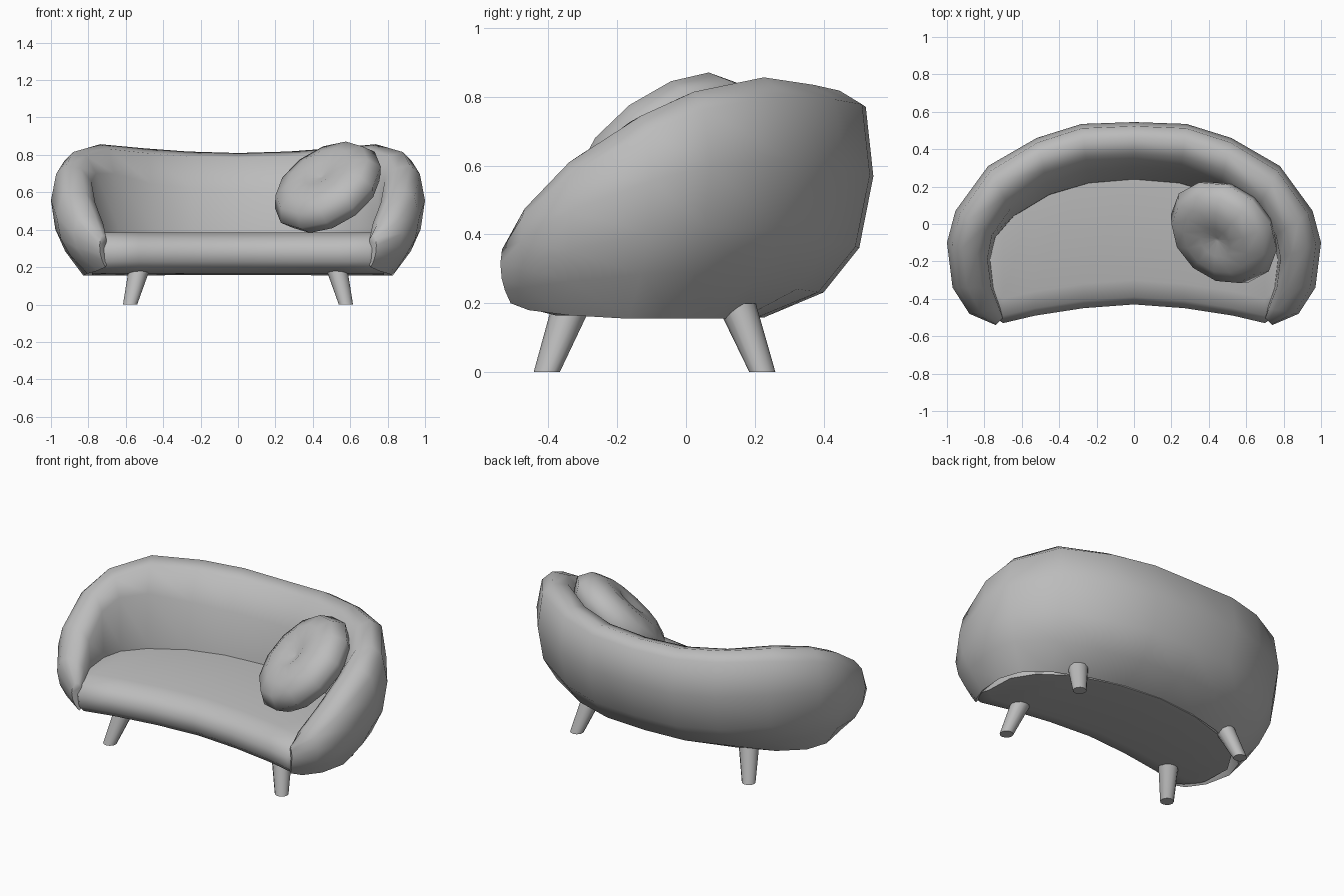
import bpy, bmesh, math
from mathutils import Vector

if "Cube" in bpy.data.objects:
    bpy.data.objects.remove(bpy.data.objects["Cube"], do_unlink=True)

grey = bpy.data.materials.new("soft grey")
grey.use_nodes = True
grey.diffuse_color = (0.5, 0.5, 0.5, 1)
grey.node_tree.nodes["Principled BSDF"].inputs["Base Color"].default_value = (0.5, 0.5, 0.5, 1)


def loft(name, rings, angle=55):
    """Skin a row of closed rings, cap both ends and shade smooth."""
    bm = bmesh.new()
    rows = [[bm.verts.new(p) for p in ring] for ring in rings]
    n = len(rows[0])
    for a, b in zip(rows, rows[1:]):
        for i in range(n):
            j = (i + 1) % n
            bm.faces.new((a[i], a[j], b[j], b[i]))
    bm.faces.new(rows[0])
    bm.faces.new(rows[-1])
    bmesh.ops.recalc_face_normals(bm, faces=bm.faces)
    mesh = bpy.data.meshes.new(name)
    bm.to_mesh(mesh)
    bm.free()
    mesh.materials.append(grey)
    obj = bpy.data.objects.new(name, mesh)
    bpy.context.collection.objects.link(obj)
    bpy.ops.object.select_all(action='DESELECT')
    obj.select_set(True)
    bpy.context.view_layer.objects.active = obj
    bpy.ops.object.shade_smooth_by_angle(angle=math.radians(angle))
    return obj


def mirrored(rings):
    """Rings run from x = 0 to the left; add the right half."""
    other = [[(-x, y, z) for x, y, z in r] for r in rings[:0:-1]]
    return other + rings


def circle(centre, radius, sides):
    x, y, z = centre
    return [(x + radius * math.cos(2 * math.pi * k / sides),
             y + radius * math.sin(2 * math.pi * k / sides), z) for k in range(sides)]


# Wraparound back and arms: (across, up) sections blended from back to arm
back_section = [(1, 0), (.46, .11), (.13, .31), (0, .63), (.07, .94),
                (.27, 1), (.54, .96), (.76, .7), (.97, .36), (1, .1)]
arm_section = [(.75, 0), (.33, .22), (.1, .42), (0, .68), (.12, .92),
               (.35, 1), (.7, .97), (.94, .85), (1, .4), (1, .1)]
# outer x, outer y, inner x, inner y, bottom, top, blend
stations = [
    (0, .545, 0, .23, .16, .81, 0),
    (.28, .535, .24, .21, .16, .818, 0),
    (.52, .46, .45, .15, .155, .835, .15),
    (.78, .31, .64, .04, .155, .857, .5),
    (.955, .07, .74, -.07, .155, .815, .85),
    (1, -.1, .77, -.19, .155, .745, 1),
    (.97, -.34, .75, -.34, .165, .61, 1),
    (.88, -.48, .71, -.45, .18, .475, 1),
    (.74, -.54, .70, -.5, .2, .37, 1),
]
rings = []
for ox, oy, ix, iy, low, top, w in stations:
    ring = []
    for (u0, v0), (u1, v1) in zip(back_section, arm_section):
        u, v = u0 + (u1 - u0) * w, v0 + (v1 - v0) * w
        ring.append((ox + (ix - ox) * u, oy + (iy - oy) * u, low + (top - low) * v))
    rings.append(ring)
loft("back_and_arms", mirrored(rings))

# Seat with a rounded front edge: x, front y, back y
rings = []
for x, f, b in [(0, -.43, .23), (.27, -.45, .2), (.53, -.49, .12),
                (.7, -.53, 0), (.78, -.47, -.13)]:
    side = [(b, .158), (f + .15, .165), (f + .05, .19), (f + .01, .23), (f, .3),
            (f + .04, .355), (f + .13, .385), (b + .05, .385)]
    rings.append([(x, y, z) for y, z in side])
loft("seat", mirrored(rings))

# Splayed tapered legs
for side_name, s in (("left", 1), ("right", -1)):
    for end_name, foot_y, top_y in (("front", -.405, -.33), ("back", .222, .145)):
        loft(f"{end_name}_{side_name}_leg",
             [circle((s * .577, foot_y, 0), .038, 12),
              circle((s * .525, top_y, .2), .058, 12)])

# Round cushion with a dimple in each face, leaning on the left arm
half = [(.01, .075), (.09, .105), (.19, .108), (.275, .075)]
profile = half + [(.318, 0)] + [(r, -h) for r, h in reversed(half)]
cushion = loft("round_cushion", [circle((0, 0, h), r, 12) for r, h in profile], 80)
cushion.rotation_mode = 'QUATERNION'
cushion.rotation_quaternion = Vector((-.45, -.52, .72)).to_track_quat('Z', 'Y')
cushion.location = (.48, -.045, .627)
